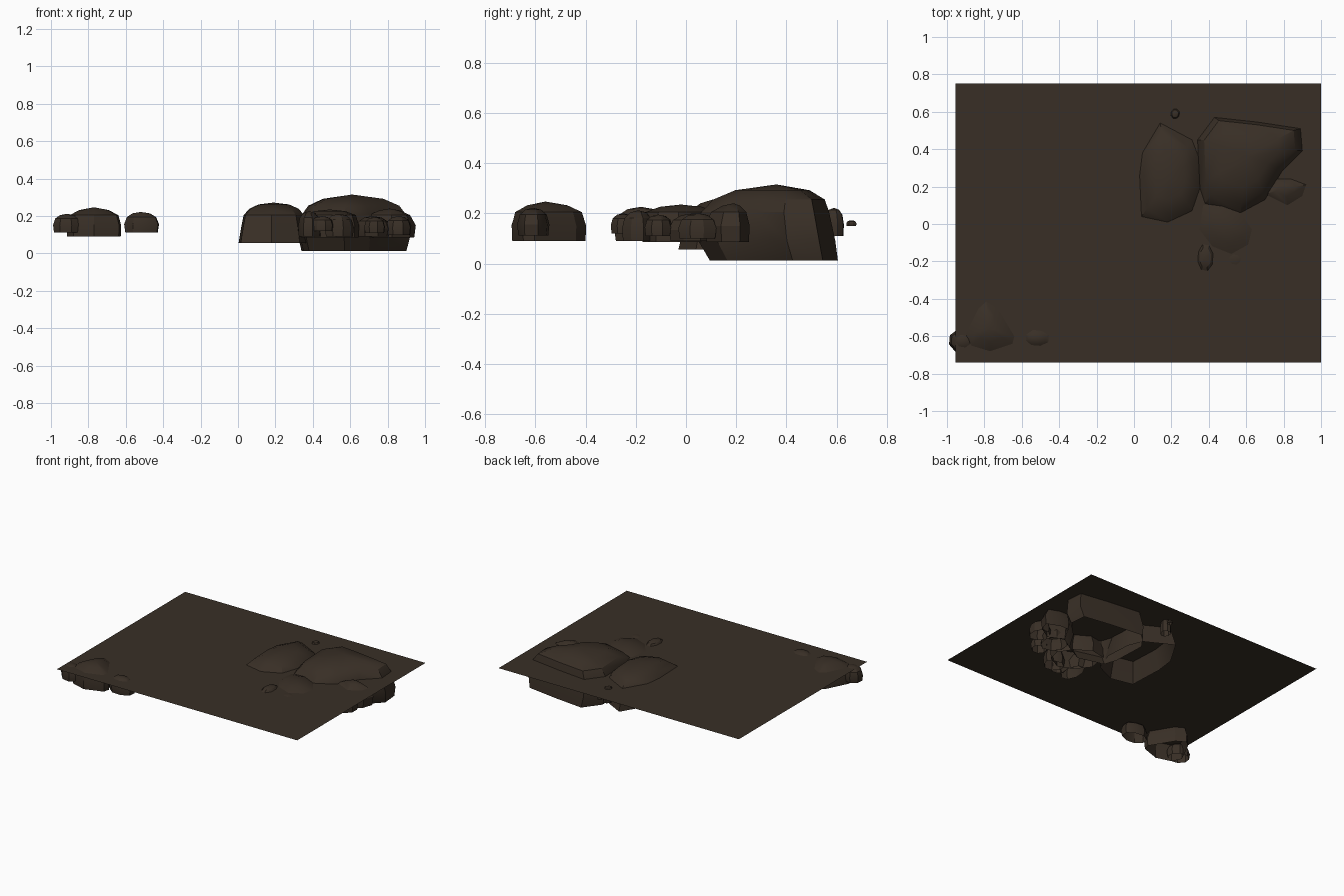
import bpy, bmesh, math, random
from mathutils import Vector

random.seed(4)
mat = bpy.data.materials.new("dark brown stone")
mat.diffuse_color = (0.040, 0.028, 0.019, 1)


def finish(name, bm):
    mesh = bpy.data.meshes.new(name)
    bm.to_mesh(mesh)
    bm.free()
    mesh.materials.append(mat)
    ob = bpy.data.objects.new(name, mesh)
    bpy.context.collection.objects.link(ob)
    bpy.ops.object.select_all(action='DESELECT')
    ob.select_set(True)
    bpy.context.view_layer.objects.active = ob
    bpy.ops.object.shade_smooth_by_angle(angle=math.radians(28))
    return ob


# Open-bottomed boulder: an outline scaled through (height, scale, y shift) rings
def boulder(name, outline, peak, rings):
    bm = bmesh.new()
    centre = Vector((peak[0], peak[1]))
    loops = []
    for z, s, dy in rings:
        loop = []
        for p in outline:
            q = centre + (Vector(p) - centre) * s
            loop.append(bm.verts.new((q.x, q.y + dy, z)))
        loops.append(loop)
    n = len(outline)
    for low, high in zip(loops, loops[1:]):
        for i in range(n):
            j = (i + 1) % n
            bm.faces.new((low[i], low[j], high[j], high[i]))
    top = bm.verts.new(peak)
    for i in range(n):
        bm.faces.new((loops[-1][i], loops[-1][(i + 1) % n], top))
    bmesh.ops.recalc_face_normals(bm, faces=bm.faces)
    if sum(f.normal.z for f in bm.faces) < 0:
        bmesh.ops.reverse_faces(bm, faces=bm.faces)
    return finish(name, bm)


# Small rock: irregular oval outline with steep sides and a rounded cap
def stone(name, x, y, rx, ry, low, high, sides=8):
    outline = []
    for i in range(sides):
        a = 2 * math.pi * i / sides + 0.3
        k = random.uniform(0.9, 1.06)
        outline.append((x + rx * k * math.cos(a), y + ry * k * math.sin(a)))
    h = high - low
    return boulder(name, outline, (x, y, high),
                   [(low, 0.93, 0), (low + 0.4 * h, 1, 0),
                    (low + 0.75 * h, 0.84, 0), (low + 0.93 * h, 0.5, 0)])


# Flat ground sheet
GROUND = 0.205
bm = bmesh.new()
bm.faces.new([bm.verts.new((x, y, GROUND)) for x, y in
              ((-0.955, -0.74), (1, -0.74), (1, 0.75), (-0.955, 0.75))])
finish("ground_sheet", bm)

# Main boulders
boulder("large_boulder",
        [(0.34, 0.45), (0.43, 0.57), (0.66, 0.545), (0.89, 0.51), (0.90, 0.39),
         (0.79, 0.28), (0.70, 0.13), (0.57, 0.06), (0.38, 0.11), (0.35, 0.2)],
        (0.61, 0.36, 0.315),
        [(0.012, 1.0, 0.035), (0.09, 1.07, 0.01), (0.205, 1.0, 0),
         (0.255, 0.87, 0.01), (0.292, 0.58, 0.01)])
boulder("left_boulder",
        [(0.04, 0.04), (0.03, 0.26), (0.045, 0.38), (0.14, 0.54), (0.31, 0.45),
         (0.345, 0.36), (0.355, 0.2), (0.31, 0.07), (0.18, 0.01)],
        (0.19, 0.25, 0.272),
        [(0.055, 1.17, 0), (0.14, 1.08, 0), (0.205, 1, 0), (0.24, 0.8, 0),
         (0.262, 0.5, 0)])
boulder("middle_boulder",
        [(0.37, 0.1), (0.47, 0.12), (0.57, 0.06), (0.63, -0.03), (0.61, -0.11),
         (0.52, -0.16), (0.42, -0.12), (0.35, -0.03)],
        (0.49, -0.02, 0.235),
        [(0.085, 1.1, 0), (0.15, 1.12, 0), (0.205, 1, 0), (0.226, 0.6, 0)])
boulder("right_boulder",
        [(0.70, 0.16), (0.76, 0.24), (0.84, 0.24), (0.92, 0.21), (0.90, 0.15),
         (0.82, 0.1)],
        (0.81, 0.19, 0.24),
        [(0.085, 1.2, 0), (0.15, 1.28, 0), (0.205, 1, 0), (0.23, 0.5, 0)])
boulder("corner_boulder",
        [(-0.90, -0.59), (-0.83, -0.45), (-0.79, -0.415), (-0.73, -0.45),
         (-0.64, -0.6), (-0.65, -0.64), (-0.77, -0.68), (-0.87, -0.65)],
        (-0.77, -0.56, 0.247),
        [(0.09, 1.1, 0), (0.15, 1.12, 0), (0.205, 1, 0), (0.232, 0.6, 0)])

# Smaller stones around the boulders: x, y, radii, bottom, top
stones = [
    ("corner_edge_stone", -0.915, -0.625, 0.085, 0.07, 0.112, 0.212),
    ("corner_small_stone", -0.52, -0.61, 0.1, 0.07, 0.112, 0.222),
    ("front_stone", 0.38, -0.18, 0.065, 0.11, 0.09, 0.226),
    ("front_low_stone", 0.54, -0.19, 0.08, 0.07, 0.09, 0.212),
    ("front_pebble", 0.45, -0.25, 0.06, 0.05, 0.12, 0.2),
    ("side_stone", 0.72, 0.03, 0.1, 0.1, 0.09, 0.2),
    ("side_edge_stone", 0.86, 0.05, 0.075, 0.08, 0.1, 0.2),
    ("side_pebble", 0.73, -0.11, 0.06, 0.06, 0.11, 0.195),
    ("back_stone", 0.22, 0.59, 0.037, 0.045, 0.11, 0.222),
    ("back_pebble", 0.24, 0.66, 0.02, 0.022, 0.15, 0.172),
]
for s in stones:
    stone(*s)
